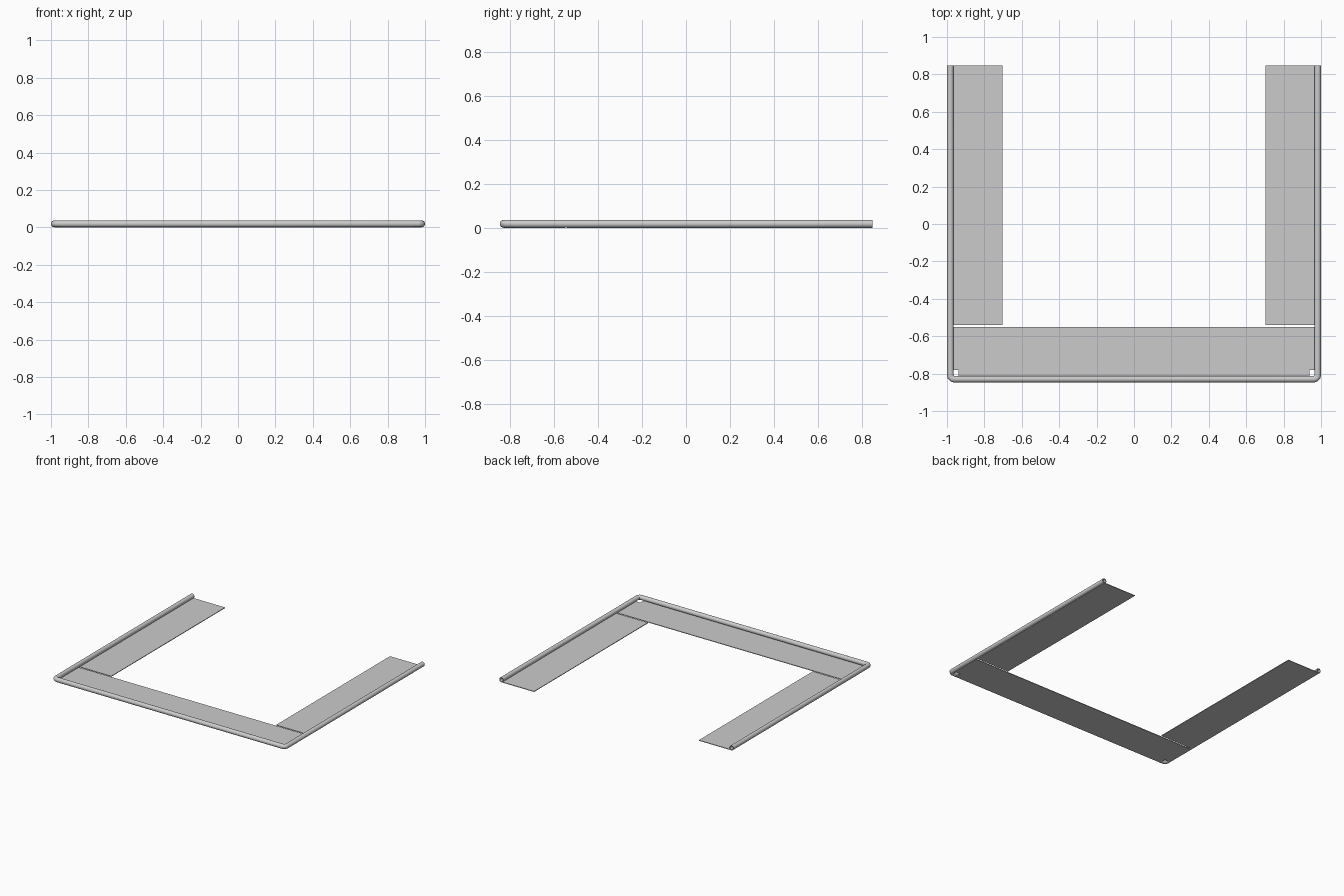
import bpy, bmesh
from math import sin, cos, pi, radians
from mathutils import Vector

if "Cube" in bpy.data.objects:
    bpy.data.objects.remove(bpy.data.objects["Cube"])

T = 0.005            # sheet thickness
R = 0.0178           # rolled edge radius
XC = 1.0 - R         # centre line of side rolls
YF = -0.847 + R      # centre line of front roll
YB = 0.847           # back end
ZC = 0.0015 + R


def finish(bm, name):
    bmesh.ops.recalc_face_normals(bm, faces=bm.faces)
    me = bpy.data.meshes.new(name)
    bm.to_mesh(me)
    bm.free()
    ob = bpy.data.objects.new(name, me)
    bpy.context.collection.objects.link(ob)
    return ob


def plate(name, outline):
    """Flat sheet extruded up from z = 0."""
    bm = bmesh.new()
    face = bm.faces.new([bm.verts.new((x, y, 0)) for x, y in outline])
    ext = bmesh.ops.extrude_face_region(bm, geom=[face])
    verts = [v for v in ext["geom"] if isinstance(v, bmesh.types.BMVert)]
    bmesh.ops.translate(bm, verts=verts, vec=(0, 0, T))
    return finish(bm, name)


def hollow_tube(name, path, seg=32):
    """Hollow round tube swept along a flat path with open ends."""
    bm = bmesh.new()
    pts = [Vector((x, y, ZC)) for x, y in path]
    shells = []
    for r in (R, R - T):
        rings = []
        for i, p in enumerate(pts):
            d = Vector((0, 0, 0))
            if i > 0:
                d += (p - pts[i - 1]).normalized()
            if i < len(pts) - 1:
                d += (pts[i + 1] - p).normalized()
            side = d.normalized().cross(Vector((0, 0, 1)))
            rings.append([bm.verts.new(p + side * r * cos(2 * pi * k / seg)
                                       + Vector((0, 0, r * sin(2 * pi * k / seg))))
                          for k in range(seg)])
        shells.append(rings)

    def bridge(a, b):
        for k in range(seg):
            n = (k + 1) % seg
            bm.faces.new((a[k], a[n], b[n], b[k]))

    for rings in shells:
        for a, b in zip(rings, rings[1:]):
            bridge(a, b)
    for end in (0, -1):
        bridge(shells[0][end], shells[1][end])
    return finish(bm, name)


# front flange with square relief cuts at the corners
half = [(0.937, YF), (0.937, -0.78), (XC, -0.78), (XC, -0.551)]
plate("front_flange", half + [(-x, y) for x, y in reversed(half)])

# side flanges
for name, s in (("left_flange", -1), ("right_flange", 1)):
    plate(name, [(s * 0.703, -0.54), (s * XC, -0.54), (s * XC, YB), (s * 0.703, YB)])

# rolled rim running round three sides with tight corners
c = 0.02
corner = [(XC - c * (1 - cos(a)), YF + c * (1 - sin(a)))
          for a in (radians(d) for d in (0, 30, 60, 90))]
right = [(XC, YB)] + corner
rim = hollow_tube("rolled_rim", right + [(-x, y) for x, y in reversed(right)])
bpy.context.view_layer.objects.active = rim
rim.select_set(True)
bpy.ops.object.shade_smooth_by_angle(angle=radians(40))
